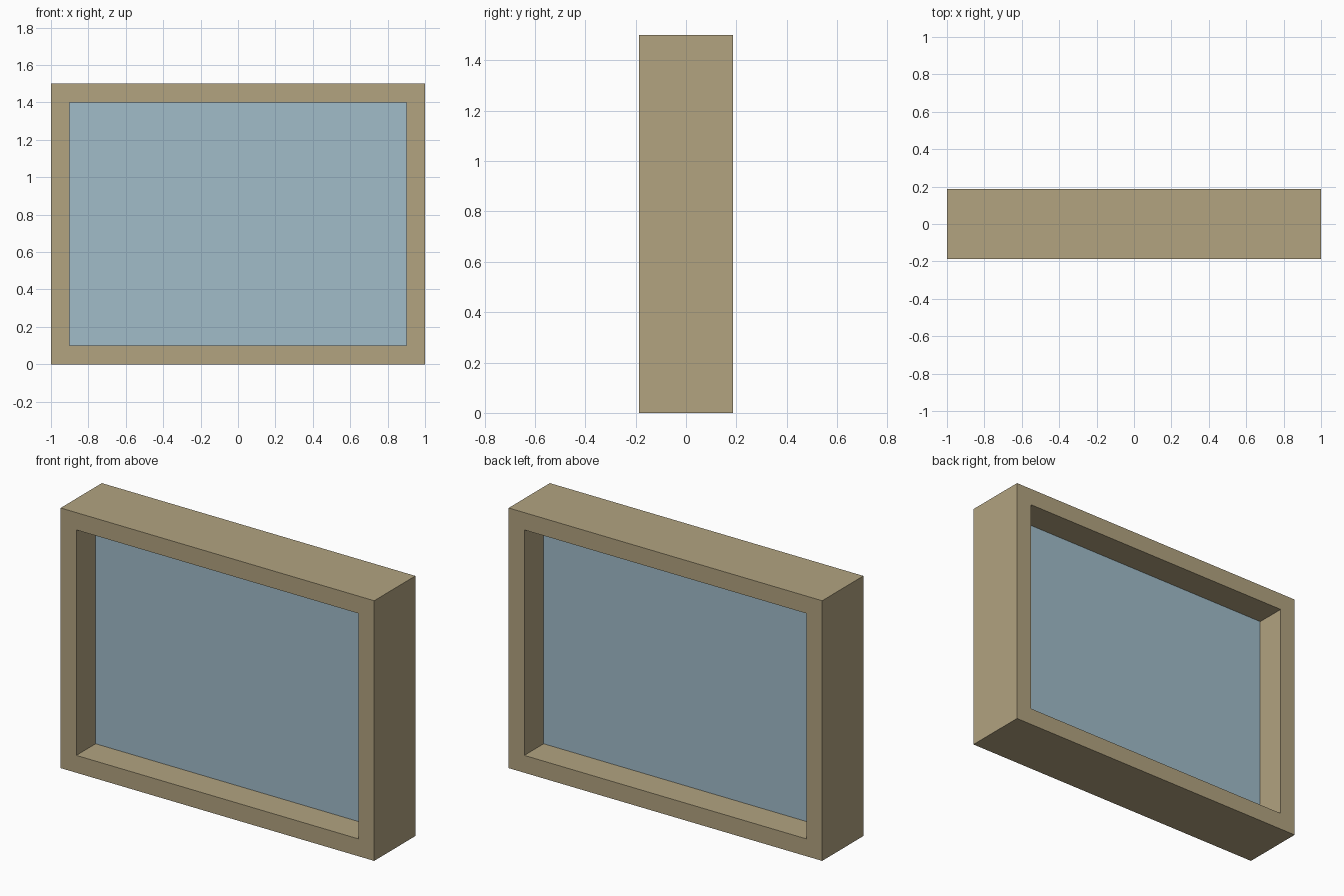
import bpy, bmesh

if "Cube" in bpy.data.objects:
    bpy.data.objects.remove(bpy.data.objects["Cube"])

WIDTH, HEIGHT, DEPTH = 2.0, 1.5, 0.375
BORDER = 0.1
PANE = 0.023


def material(name, color):
    m = bpy.data.materials.new(name)
    m.diffuse_color = (*color, 1)
    m.use_nodes = True
    m.node_tree.nodes["Principled BSDF"].inputs["Base Color"].default_value = m.diffuse_color
    return m


def add_object(name, bm, mat):
    bmesh.ops.recalc_face_normals(bm, faces=bm.faces)
    mesh = bpy.data.meshes.new(name)
    bm.to_mesh(mesh)
    bm.free()
    mesh.materials.append(mat)
    obj = bpy.data.objects.new(name, mesh)
    bpy.context.collection.objects.link(obj)
    return obj


wood = material("tan wood", (0.445, 0.366, 0.216))
glass = material("pale blue glass", (0.356, 0.503, 0.584))

# Window frame: rectangular cross-section swept round four mitred corners
bm = bmesh.new()
section = [(0, -DEPTH / 2), (0, DEPTH / 2), (BORDER, DEPTH / 2), (BORDER, -DEPTH / 2)]
rings = []
for sx, sz in [(-1, -1), (1, -1), (1, 1), (-1, 1)]:
    rings.append([bm.verts.new((sx * (WIDTH / 2 - inset), y,
                                HEIGHT / 2 + sz * (HEIGHT / 2 - inset)))
                  for inset, y in section])
for i in range(4):
    a, b = rings[i], rings[(i + 1) % 4]
    for j in range(4):
        k = (j + 1) % 4
        bm.faces.new((a[j], b[j], b[k], a[k]))
add_object("window_frame", bm, wood)

# Glass pane: thin slab filling the opening at mid depth
bm = bmesh.new()
bmesh.ops.create_cube(bm, size=1)
bmesh.ops.scale(bm, vec=(WIDTH - 2 * BORDER, PANE, HEIGHT - 2 * BORDER), verts=bm.verts)
pane = add_object("glass_pane", bm, glass)
pane.location.z = HEIGHT / 2
